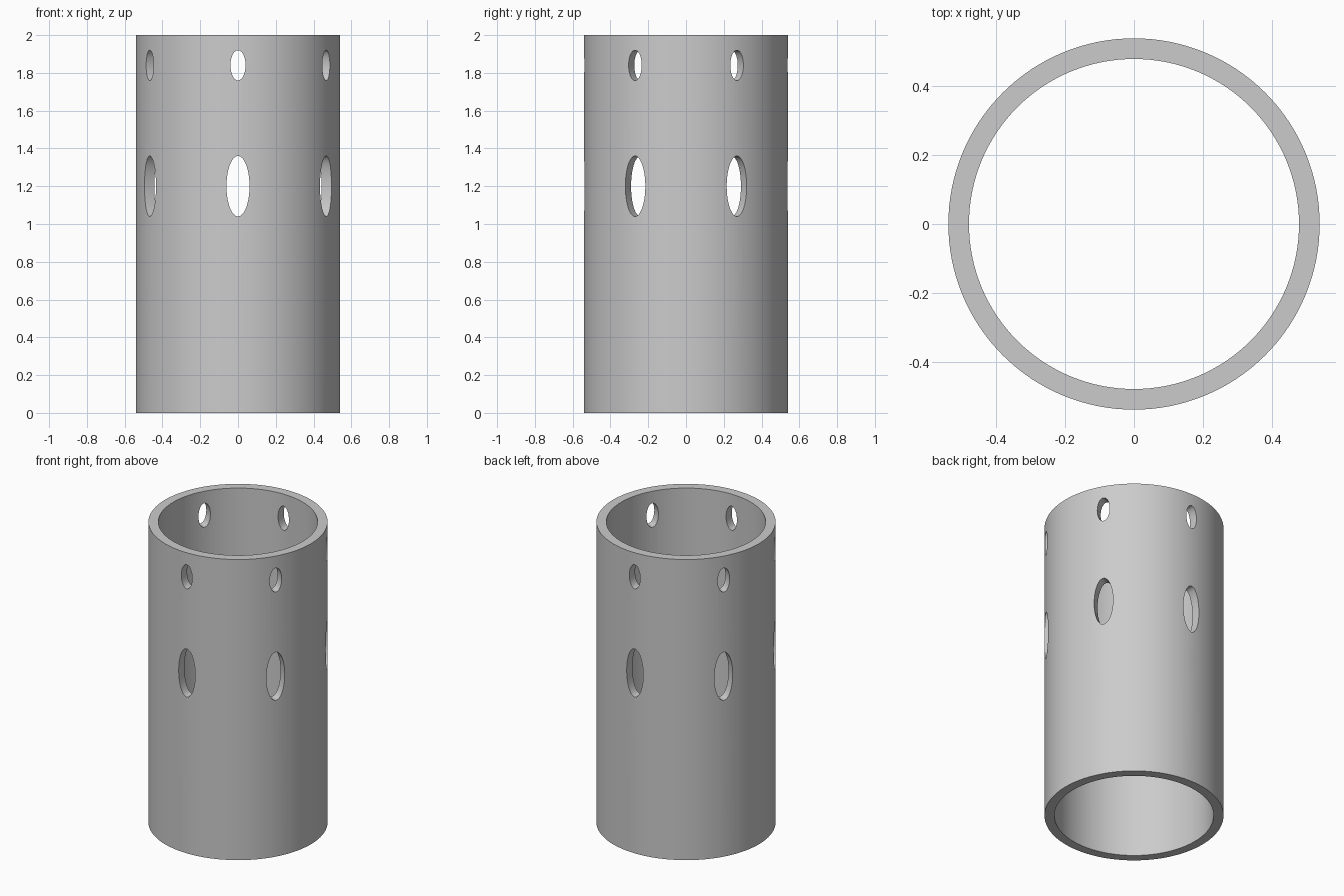
import bpy, bmesh, math
from mathutils import Matrix

cube = bpy.data.objects.get("Cube")
if cube:
    bpy.data.objects.remove(cube, do_unlink=True)

OUTER, INNER, HEIGHT, SEGMENTS = 0.54, 0.48, 2.0, 128

grey = bpy.data.materials.new("light_grey")
grey.use_nodes = True
colour = (0.6, 0.6, 0.6, 1)
grey.diffuse_color = colour
grey.node_tree.nodes["Principled BSDF"].inputs["Base Color"].default_value = colour


def make_object(name, bm):
    bmesh.ops.recalc_face_normals(bm, faces=bm.faces[:])
    mesh = bpy.data.meshes.new(name)
    bm.to_mesh(mesh)
    bm.free()
    mesh.materials.append(grey)
    obj = bpy.data.objects.new(name, mesh)
    bpy.context.collection.objects.link(obj)
    return obj


# Open tube: a rectangular wall section spun around z
bm = bmesh.new()
section = [(INNER, 0), (OUTER, 0), (OUTER, HEIGHT), (INNER, HEIGHT)]
verts = [bm.verts.new((r, 0, z)) for r, z in section]
edges = [bm.edges.new((verts[i], verts[(i + 1) % 4])) for i in range(4)]
bmesh.ops.spin(bm, geom=verts + edges, cent=(0, 0, 0), axis=(0, 0, 1),
               angle=math.tau, steps=SEGMENTS, use_merge=True)
bmesh.ops.remove_doubles(bm, verts=bm.verts[:], dist=0.0001)
tube = make_object("tube", bm)

# Two rows of six oval holes, cut radially: height, half width, half height
bm = bmesh.new()
for z, half_w, half_h in [(1.84, 0.04, 0.08), (1.2, 0.061, 0.16)]:
    for i in range(6):
        place = (Matrix.Rotation(i * math.tau / 6, 4, "Z")
                 @ Matrix.Translation((0, -0.51, z))
                 @ Matrix.Diagonal((half_w, 1, half_h, 1))
                 @ Matrix.Rotation(math.pi / 2, 4, "X"))
        bmesh.ops.create_cone(bm, cap_ends=True, segments=48, radius1=1,
                              radius2=1, depth=0.2, matrix=place)
cutter = make_object("hole_cutter", bm)

cut = tube.modifiers.new("holes", "BOOLEAN")
cut.operation = "DIFFERENCE"
cut.solver = "EXACT"
cut.object = cutter

bpy.ops.object.select_all(action="DESELECT")
tube.select_set(True)
bpy.context.view_layer.objects.active = tube
bpy.ops.object.modifier_apply(modifier=cut.name)
bpy.data.objects.remove(cutter, do_unlink=True)
bpy.ops.object.shade_smooth_by_angle(angle=math.radians(30))
